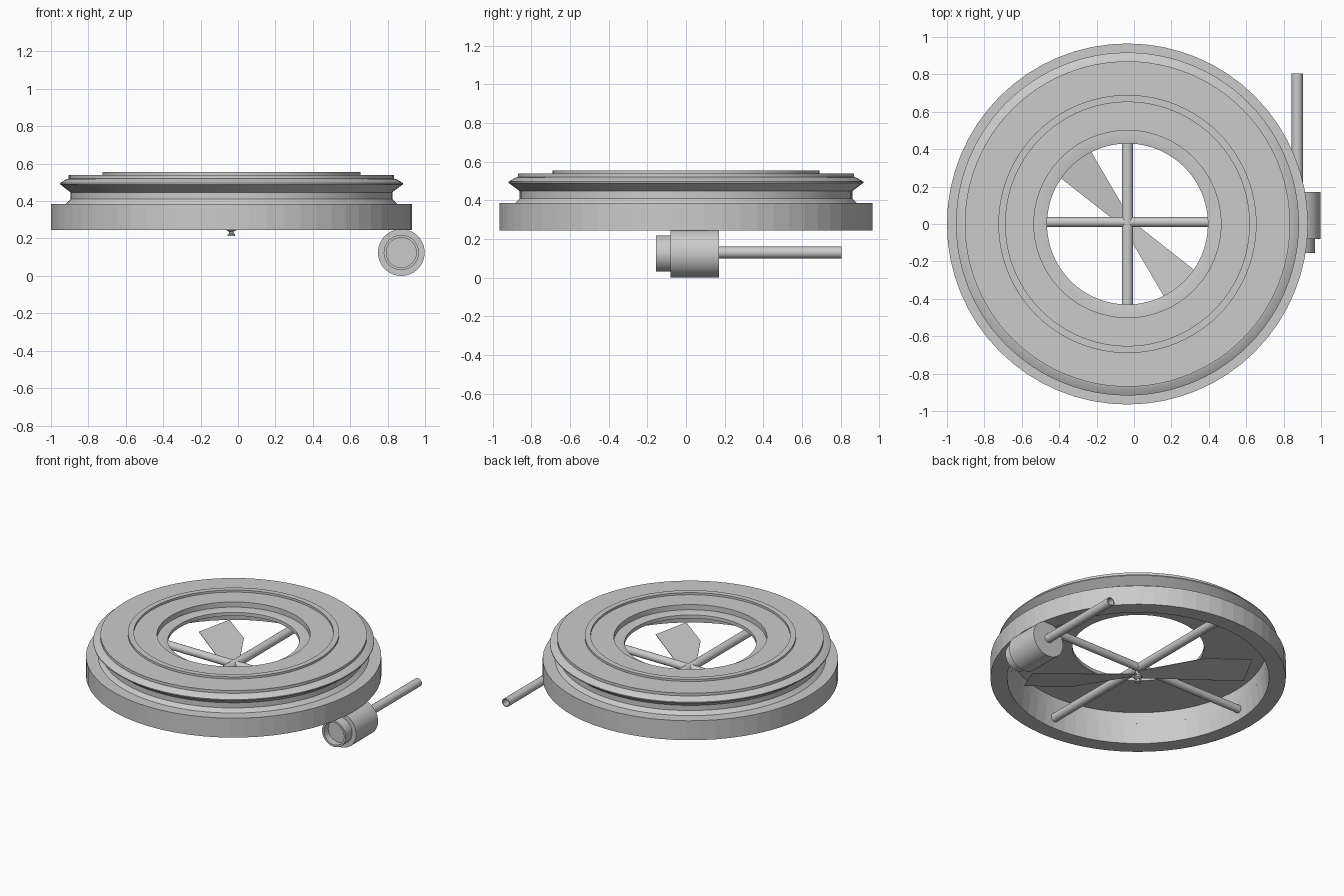
import bpy, bmesh, math
from mathutils import Vector, Matrix

if "Cube" in bpy.data.objects:
    bpy.data.objects.remove(bpy.data.objects["Cube"])

CX = -0.035  # axis of the round body


def make(name, bm, smooth=True):
    bmesh.ops.recalc_face_normals(bm, faces=bm.faces)
    me = bpy.data.meshes.new(name)
    bm.to_mesh(me)
    bm.free()
    ob = bpy.data.objects.new(name, me)
    bpy.context.collection.objects.link(ob)
    if smooth:
        bpy.ops.object.select_all(action='DESELECT')
        ob.select_set(True)
        bpy.context.view_layer.objects.active = ob
        bpy.ops.object.shade_smooth_by_angle(angle=math.radians(25))
    return ob


def lathe(name, profile, origin, axis='Z', sides=64, closed=True, smooth=True):
    """Revolve (radius, height) points about an axis through origin."""
    bm = bmesh.new()
    rings = []
    for r, h in profile:
        if r == 0:
            rings.append([bm.verts.new((0, 0, h))] * sides)
        else:
            rings.append([bm.verts.new((r * math.cos(2 * math.pi * i / sides),
                                        r * math.sin(2 * math.pi * i / sides), h))
                          for i in range(sides)])
    pairs = list(zip(rings, rings[1:]))
    if closed:
        pairs.append((rings[-1], rings[0]))
    for a, b in pairs:
        for i in range(sides):
            j = (i + 1) % sides
            bm.faces.new(list(dict.fromkeys((a[i], a[j], b[j], b[i]))))
    rot = {'Z': Matrix.Identity(4),
           'Y': Matrix.Rotation(-math.pi / 2, 4, 'X'),
           'X': Matrix.Rotation(math.pi / 2, 4, 'Y')}[axis]
    bm.transform(Matrix.Translation(origin) @ rot)
    return make(name, bm, smooth)


def rod(name, r, a, b, origin, axis, sides=24):
    return lathe(name, [(0, a), (r, a), (r, b), (0, b)], origin, axis, sides, False)


# outer skirt band
lathe("base_band", [(0.965, 0.245), (0.965, 0.385), (0.84, 0.385), (0.856, 0.245)],
      (CX, 0, 0), smooth=False)

# grooved cover with raised ridge and stepped central opening
lathe("cover_ring", [
    (0.885, 0.385), (0.86, 0.41), (0.86, 0.447), (0.917, 0.49), (0.917, 0.497),
    (0.88, 0.518), (0.87, 0.52), (0.87, 0.54), (0.69, 0.54), (0.69, 0.555),
    (0.652, 0.555), (0.652, 0.54), (0.50, 0.54), (0.50, 0.503), (0.457, 0.503),
    (0.43, 0.498), (0.43, 0.473), (0.84, 0.468), (0.84, 0.385)],
    (CX, 0, 0), sides=96)

# crossed support rods
rod("cross_rod_long", 0.03, -0.85, 0.85, (CX, 0, 0.32), 'Y')
rod("cross_rod_side", 0.027, -0.85, 0.85, (CX, 0.01, 0.32), 'X')

# hub under the crossing
lathe("hub", [(0, 0.32), (0.016, 0.32), (0.016, 0.262), (0.026, 0.255), (0.026, 0.243),
              (0.012, 0.236), (0.012, 0.228), (0.02, 0.222), (0.02, 0.213), (0, 0.213)],
      (CX, 0, 0), sides=20, closed=False)

# two pitched blades, half a turn apart
outline = [(-0.025, -0.015, 0.26), (0.02, 0.02, 0.28), (-0.22, 0.43, 0.285),
           (-0.46, 0.61, 0.285), (-0.56, 0.405, 0.25)]
for n in range(2):
    bm = bmesh.new()
    face = bm.faces.new([bm.verts.new(p) for p in outline])
    ext = bmesh.ops.extrude_face_region(bm, geom=[face])
    bmesh.ops.translate(bm, vec=(0, 0, 0.004),
                        verts=[v for v in ext["geom"] if isinstance(v, bmesh.types.BMVert)])
    bm.transform(Matrix.Translation((CX, 0, 0)) @ Matrix.Rotation(math.pi * n, 4, 'Z'))
    make("blade_%d" % (n + 1), bm, False)

# side motor: body, recessed end cap, shaft
side = Vector((0.873, 0, 0.125))
lathe("motor_body", [(0, -0.08), (0.125, -0.08), (0.125, 0.17), (0, 0.17)],
      side, 'Y', 48, False)
lathe("motor_cap", [(0, -0.105), (0.08, -0.105), (0.08, -0.155), (0.094, -0.155),
                    (0.094, -0.08)], side, 'Y', 48, False)
lathe("motor_shaft", [(0.03, 0.16), (0.03, 0.805), (0.024, 0.805), (0.024, 0.16)],
      side + Vector((0, 0, 0.005)), 'Y', 24)
